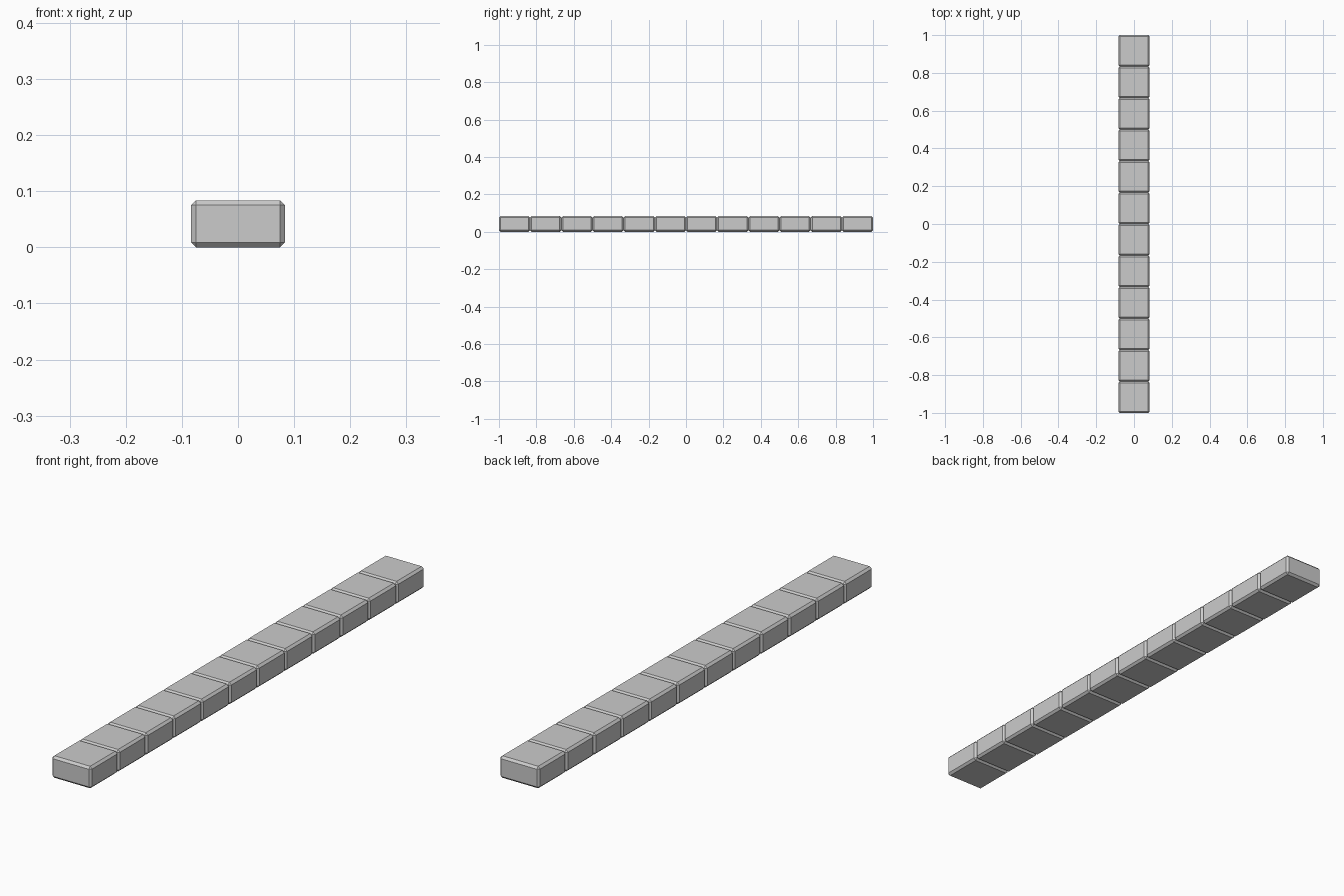
import bpy, bmesh
from mathutils import Matrix

if "Cube" in bpy.data.objects:
    bpy.data.objects.remove(bpy.data.objects["Cube"])

COUNT = 12
SIDE = 2.0 / COUNT       # square footprint of each block
HEIGHT = SIDE / 2
CHAMFER = SIDE / 20

# One chamfered block, standing on z = 0
mesh = bpy.data.meshes.new("kerb_block")
bm = bmesh.new()
bmesh.ops.create_cube(bm, size=1.0, matrix=Matrix.Translation((0, 0, HEIGHT / 2))
                      @ Matrix.Diagonal((SIDE, SIDE, HEIGHT, 1)))
bmesh.ops.bevel(bm, geom=bm.edges[:], offset=CHAMFER, offset_type='OFFSET',
                segments=1, profile=0.5, affect='EDGES')
bm.to_mesh(mesh)
bm.free()

# Row of blocks laid end to end along y
for i in range(COUNT):
    block = bpy.data.objects.new(f"block_{i + 1:02d}", mesh)
    block.location.y = -1 + SIDE * (i + 0.5)
    bpy.context.collection.objects.link(block)
